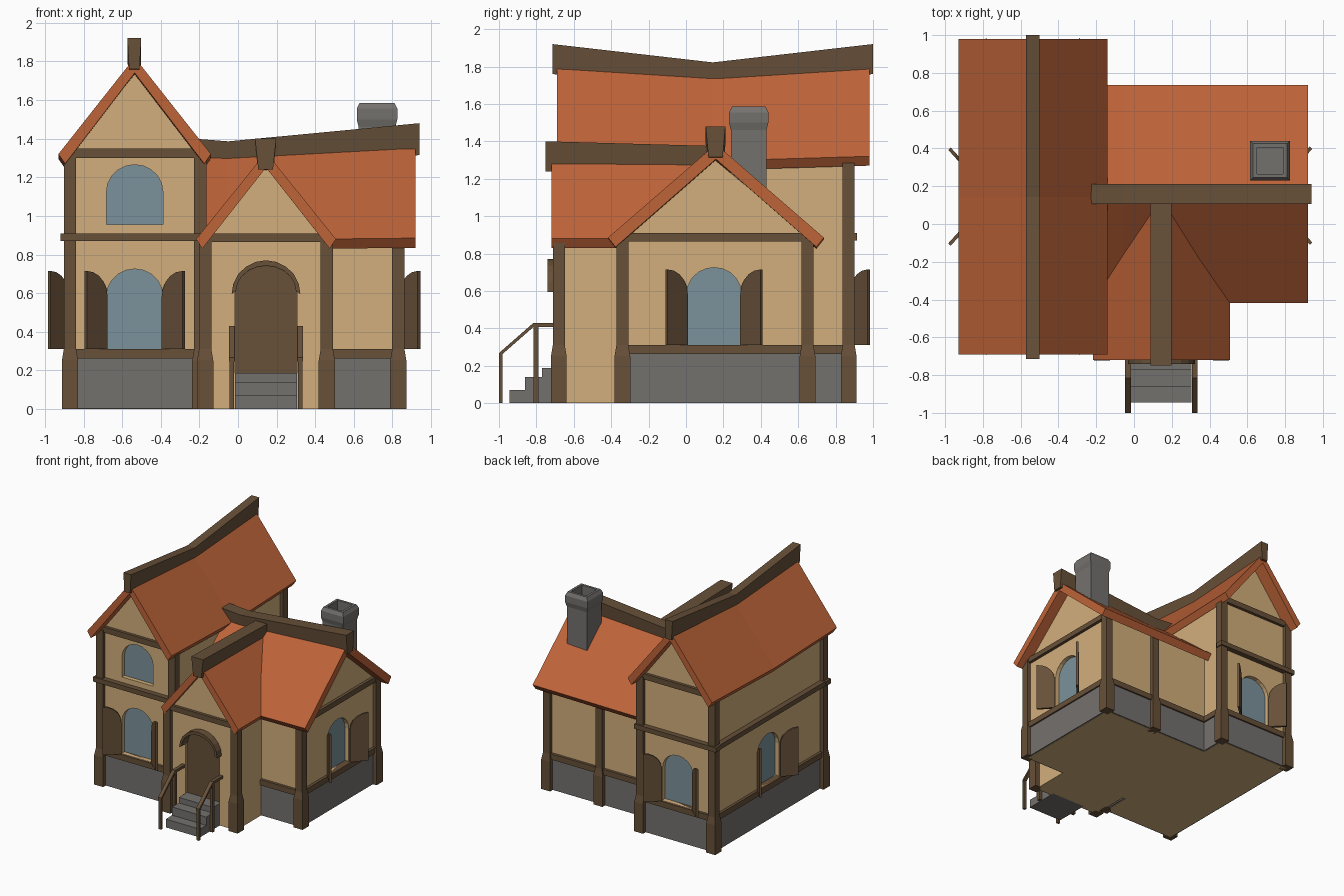
import bpy, bmesh
from math import pi, sin, cos, radians
from mathutils import Matrix, Vector

if "Cube" in bpy.data.objects:
    bpy.data.objects.remove(bpy.data.objects["Cube"])

def mat(name, r, g, b):
    m = bpy.data.materials.new(name)
    m.diffuse_color = (r, g, b, 1)
    m.use_nodes = True
    m.node_tree.nodes["Principled BSDF"].inputs["Base Color"].default_value = m.diffuse_color
    return m

PLASTER = mat("plaster", .65, .43, .2)
WOOD = mat("wood", .135, .08, .04)
TILE = mat("tile", .51, .125, .04)
GLASS = mat("glass", .2, .29, .33)
STONE = mat("stone", .175, .165, .155)

def loft(name, rings, m, M=None):
    """Skin a list of equal-length point rings and cap both ends."""
    bm = bmesh.new()
    vs = [[bm.verts.new(p) for p in r] for r in rings]
    n = len(rings[0])
    for a, b in zip(vs, vs[1:]):
        for i in range(n):
            j = (i + 1) % n
            bm.faces.new((a[i], a[j], b[j], b[i]))
    bm.faces.new(vs[0])
    bm.faces.new(vs[-1][::-1])
    bmesh.ops.recalc_face_normals(bm, faces=bm.faces)
    if M:
        bm.transform(M)
    me = bpy.data.meshes.new(name)
    bm.to_mesh(me)
    bm.free()
    me.materials.append(m)
    ob = bpy.data.objects.new(name, me)
    bpy.context.collection.objects.link(ob)
    return ob

def along(name, axis, c, stations, m, M=None):
    """Loft (u, z) profiles along x or y; u is measured from c."""
    rings = [[(c + u, t, z) if axis == 'y' else (t, c + u, z) for u, z in prof]
             for t, prof in stations]
    return loft(name, rings, m, M)

def box(name, x0, x1, y0, y1, z0, z1, m):
    return loft(name, [[(x0, y0, z), (x1, y0, z), (x1, y1, z), (x0, y1, z)] for z in (z0, z1)], m)

def square_stack(name, x, y, levels, m):
    return loft(name, [[(x + a * h, y + b * h, z) for a, b in ((-1, -1), (1, -1), (1, 1), (-1, 1))]
                       for z, h in levels], m)

def arc(hw, zs, rise, n=10):
    return [(hw * cos(pi * i / n), zs + rise * sin(pi * i / n)) for i in range(n + 1)]

def arch(hw, z0, zs, rise):
    return [(-hw, z0), (hw, z0)] + arc(hw, zs, rise)

def cut(wall, cutter):
    cutter.hide_render = True
    mod = wall.modifiers.new("opening", 'BOOLEAN')
    mod.operation = 'DIFFERENCE'
    mod.solver = 'EXACT'
    mod.object = cutter
    bpy.context.view_layer.objects.active = wall
    bpy.ops.object.modifier_apply(modifier=mod.name)
    bpy.data.objects.remove(cutter)

def gable(hw, z0, shoulder, apex):
    return [(-hw, z0), (hw, z0), (hw, shoulder), (0, apex), (-hw, shoulder)]

def roof(name, axis, c, stations, hw, inset):
    """Stations: (position, ridge z, eave z)."""
    along(name, axis, c, [(t, [(-hw, e), (0, r), (hw, e), (hw - inset, e - .05),
                               (0, r - .08), (inset - hw, e - .05)])
                          for t, r, e in stations], TILE)

def ridge(name, axis, c, stations, top, bot, h):
    along(name, axis, c, [(t, [(-bot, z - h), (bot, z - h), (top, z), (-top, z)])
                          for t, z in stations], WOOD)

# Walls
TX = -.5325
tower = along("tower_walls", 'y', TX, [(y, gable(.3375, 0, 1.32, 1.755)) for y in (-.58, .87)], PLASTER)
wing = along("wing_walls", 'x', .155, [(x, gable(.495, 0, .89, 1.3)) for x in (-.3, .83)], PLASTER)
porch = along("porch_walls", 'y', .145, [(y, gable(.315, 0, .88, 1.28)) for y in (-.68, 0)], PLASTER)

# Stone footings and sill beams
box("tower_footing", -.88, -.185, -.59, .88, .002, .27, STONE)
box("wing_footing", -.25, .84, -.35, .66, .002, .27, STONE)
box("tower_sill", -.893, -.172, -.603, .893, .262, .31, WOOD)
box("wing_sill", -.25, .853, -.363, .673, .262, .31, WOOD)

# Tower floor beams and gable beams
box("tower_mid_beam", -.915, -.2, -.6, .89, .87, .91, WOOD)
for y0, y1 in ((-.625, -.56), (.85, .915)):
    box("tower_mid_cross_beam", -.92, -.155, y0, y1, .87, .91, WOOD)
box("tower_top_beam", TX - .34, TX + .34, -.605, .895, 1.3, 1.348, WOOD)
box("wing_gable_beam", .8, .855, -.34, .65, .865, .91, WOOD)
box("porch_gable_beam", -.17, .46, -.705, -.66, .865, .91, WOOD)

# Posts with flared feet
for x, y, top in ((-.87, -.58, 1.32), (-.87, .87, 1.32), (-.195, -.58, 1.32), (-.195, .87, 1.32),
                  (-.17, -.68, .88), (.46, -.68, .88),
                  (.83, -.34, .9), (.83, .65, .9), (.34, .65, .88)):
    square_stack("post", x, y, [(0, .042), (.25, .042), (.31, .032), (top, .032)], WOOD)

# Roofs and ridge beams, sagging in the middle
roof("tower_roof", 'y', -.535, [(-.69, 1.82, 1.32), (.143, 1.77, 1.295), (.98, 1.82, 1.32)], .395, .035)
roof("wing_roof", 'x', .16, [(-.2, 1.34, .875), (-.05, 1.335, .875), (.92, 1.385, .885)], .577, .04)
roof("porch_roof", 'y', .145, [(-.72, 1.33, .88), (.14, 1.325, .88)], .362, .032)
ridge("tower_ridge", 'y', -.537, [(-.715, 1.92), (.143, 1.822), (1, 1.92)], .036, .027, .16)
ridge("wing_ridge", 'x', .158, [(-.23, 1.4), (-.05, 1.386), (.94, 1.48)], .053, .038, .165)
ridge("porch_ridge", 'y', .143, [(-.75, 1.4), (.15, 1.375)], .055, .038, .16)

# Chimney with hollow top
square_stack("chimney", .72, .335, [(.95, .095), (1.46, .095), (1.5, .105), (1.555, .105),
                                    (1.585, .09), (1.585, .07), (1.5, .07)], STONE)

# Windows with half-arch shutters
def window(wall, x, y, z, turn, straight, shutters=True):
    M = Matrix.Translation((x, y, z)) @ Matrix.Rotation(radians(turn), 4, 'Z')
    shape = arch(.146, 0, straight, .14)
    cut(wall, along("cutter", 'y', 0, [(-.1, shape), (.045, shape)], PLASTER, M))
    along("window_glass", 'y', 0, [(.035, shape), (.055, shape)], GLASS, M)
    if not shutters:
        return
    leaf = [(0, 0), (.145, 0)] + [(.145 * cos(a), .27 + .135 * sin(a))
                                  for a in [pi / 2 * i / 5 for i in range(6)]]
    leaf = [(0, 0), (.145, 0)] + [(.145 - u, w) for u, w in leaf[:1:-1]]
    for s in (-1, 1):
        # hinge at the jamb, swung out about 45 degrees
        H = M @ Matrix.Translation((s * .146, -.01, 0)) @ Matrix.Scale(s, 4, (1, 0, 0)) \
            @ Matrix.Rotation(radians(-42), 4, 'Z')
        ob = along("shutter", 'y', 0, [(-.009, leaf[::-1]), (.009, leaf[::-1])], WOOD, H)
        if s < 0:
            ob.data.flip_normals()

window(tower, -.535, -.58, .31, 0, .275)
window(tower, -.535, -.58, .955, 0, .17, False)
window(tower, -.535, .87, .31, 180, .275)
window(tower, -.87, .145, .31, -90, .275)
window(wing, .83, .15, .31, 90, .275)

# Door and its arched hood
door = arch(.16, .15, .6, .14)
cut(porch, along("cutter", 'y', .145, [(-.8, door), (-.65, door)], PLASTER))
along("door", 'y', .145, [(-.66, door), (-.64, door)], WOOD)
hood = arc(.178, .595, .175) + arc(.155, .61, .132)[::-1]
along("door_hood", 'y', .145, [(-.74, hood), (-.66, hood)], WOOD)

# Steps
for y0, y1, z in ((-.945, -.86, .07), (-.86, -.77, .14), (-.77, -.65, .187)):
    box("step", -.015, .305, y0, y1, 0, z, STONE)

# Handrails
for x in (-.032, .322):
    box("rail_front_post", x - .012, x + .012, -1, -.98, 0, .26, WOOD)
    box("rail_back_post", x - .012, x + .012, -.815, -.788, 0, .42, WOOD)
    along("handrail", 'y', x, [(y, [(-.015, z - .022), (.015, z - .022), (.015, z), (-.015, z)])
                               for y, z in ((-1, .268), (-.815, .43), (-.67, .43))], WOOD)
